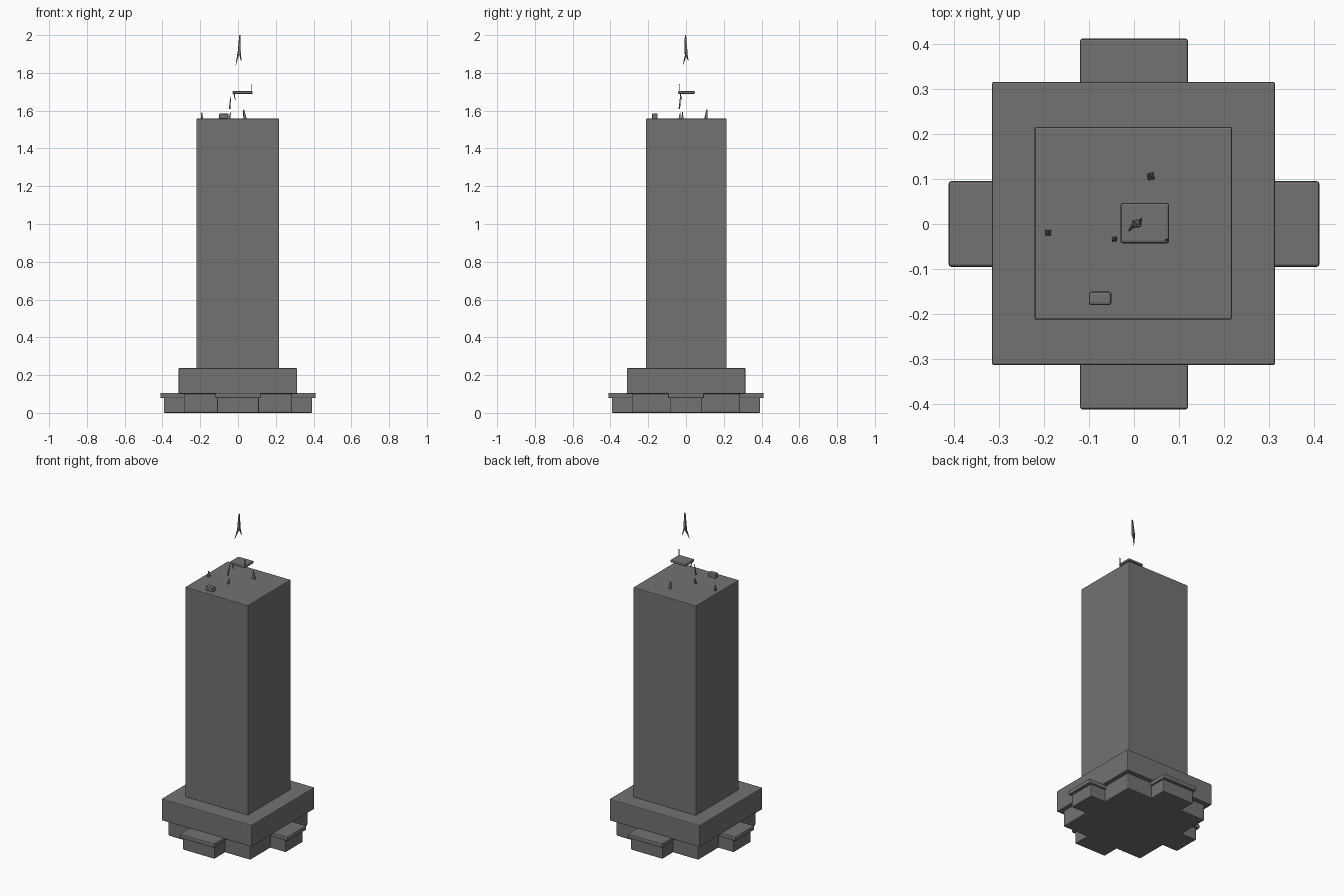
import bpy, bmesh, math
from mathutils import Vector

if "Cube" in bpy.data.objects:
    bpy.data.objects.remove(bpy.data.objects["Cube"])

grey = bpy.data.materials.new("concrete grey")
grey.diffuse_color = (0.17, 0.17, 0.165, 1)
grey.use_nodes = True
grey.node_tree.nodes["Principled BSDF"].inputs["Base Color"].default_value = grey.diffuse_color


def finish(name, bm, bevel=0.0):
    mesh = bpy.data.meshes.new(name)
    bmesh.ops.recalc_face_normals(bm, faces=bm.faces)
    bm.to_mesh(mesh)
    bm.free()
    mesh.materials.append(grey)
    ob = bpy.data.objects.new(name, mesh)
    bpy.context.collection.objects.link(ob)
    if bevel:
        mod = ob.modifiers.new("soft edges", 'BEVEL')
        mod.width, mod.segments = bevel, 2
    return ob


def box(name, x, y, z, bevel=0.0):
    """Box from (min, max) ranges on each axis."""
    bm = bmesh.new()
    bmesh.ops.create_cube(bm, size=1)
    for v in bm.verts:
        v.co = [(r[0] + r[1]) / 2 + c * (r[1] - r[0]) for c, r in zip(v.co, (x, y, z))]
    return finish(name, bm, bevel)


def spike(name, a, b, r1, r2):
    """Thin four-sided rod from a to b."""
    a, b = Vector(a), Vector(b)
    bm = bmesh.new()
    bmesh.ops.create_cone(bm, cap_ends=True, segments=4, radius1=r1, radius2=r2,
                          depth=(b - a).length)
    rot = (b - a).to_track_quat('Z', 'Y')
    for v in bm.verts:
        v.co = rot @ v.co + (a + b) / 2
    return finish(name, bm)


# Main masses: recessed ground floor, overhanging podium, tower
box("ground_floor", (-0.287, 0.287), (-0.287, 0.287), (0, 0.11), 0.008)
box("podium", (-0.315, 0.313), (-0.313, 0.315), (0.1, 0.237), 0.005)
box("tower", (-0.22, 0.217), (-0.212, 0.215), (0.22, 1.558), 0.004)

# Four entrance wings with canopies, front/back wider than the sides
for side, angle, half in (("front", 0, 0.12), ("right", 90, 0.095),
                          ("back", 180, 0.12), ("left", 270, 0.095)):
    parts = (box(side + "_entrance", (-half + 0.01, half - 0.01), (-0.392, -0.27), (0, 0.09), 0.005),
             box(side + "_canopy", (-half, half), (-0.411, -0.27), (0.078, 0.106), 0.006))
    for ob in parts:
        ob.rotation_euler.z = math.radians(angle)

# Floating roof plate, its upright and lower strut
box("mast_platform", (-0.03, 0.078), (-0.043, 0.047), (1.688, 1.704), 0.006)
spike("platform_upright", (0.072, -0.035, 1.69), (0.074, -0.037, 1.742), 0.004, 0.002)
spike("platform_strut", (-0.022, -0.03, 1.695), (-0.014, -0.025, 1.655), 0.004, 0.002)
spike("broken_brace", (-0.045, -0.035, 1.61), (-0.038, -0.03, 1.675), 0.005, 0.002)

# Antenna tip with two thin splayed legs
spike("antenna_tip", (0.006, 0.0, 1.90), (0.01, -0.003, 2.0), 0.011, 0.004)
spike("antenna_leg_a", (0.004, 0.004, 1.91), (-0.012, -0.016, 1.842), 0.008, 0.001)
spike("antenna_leg_b", (0.01, 0.0, 1.91), (0.016, 0.012, 1.865), 0.007, 0.002)

# Small rooftop equipment
box("roof_unit", (-0.1, -0.05), (-0.18, -0.15), (1.55, 1.585), 0.006)
spike("roof_vent_left", (-0.19, -0.02, 1.55), (-0.192, -0.018, 1.592), 0.01, 0.003)
spike("roof_vent_back", (0.038, 0.105, 1.55), (0.03, 0.11, 1.605), 0.012, 0.003)
spike("roof_vent_middle", (-0.045, -0.035, 1.55), (-0.04, -0.03, 1.59), 0.008, 0.003)
